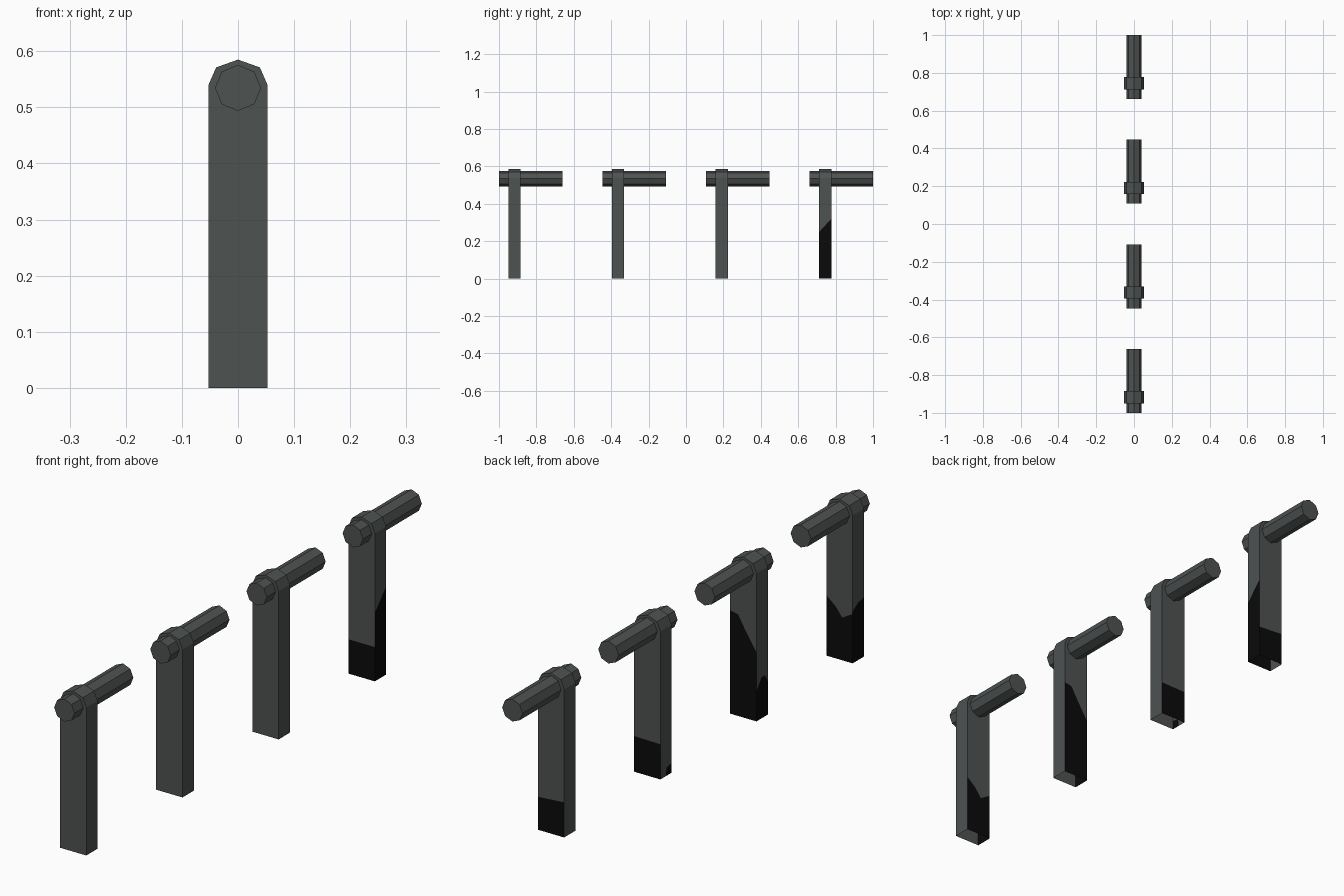
import bpy, bmesh, math
from mathutils import Matrix, Vector

if "Cube" in bpy.data.objects:
    bpy.data.objects.remove(bpy.data.objects["Cube"])


def material(name, rgb):
    m = bpy.data.materials.new(name)
    m.diffuse_color = (*rgb, 1)
    m.use_nodes = True
    m.node_tree.nodes["Principled BSDF"].inputs["Base Color"].default_value = m.diffuse_color
    return m


GREY = material("dark grey", (0.076, 0.084, 0.083))
BLACK = material("soot black", (0.003, 0.003, 0.003))

HALF_W, HALF_D = 0.053, 0.0325      # post half width and half depth
SHOULDER = 0.539                    # height where the rounded top starts
ARCH = [(HALF_W, SHOULDER), (0.039, 0.571), (0, 0.585), (-0.039, 0.571), (-HALF_W, SHOULDER)]
SPACING, BAR_LEN, BAR_R, BAR_Z = 0.5537, 0.339, 0.041, 0.5345

# upper edge of the black patch on post walls: (0..1 across, height)
STAINS = [
    {"back": [(0, .22), (.35, .19), (.6, .155), (1, .18)],
     "left": [(0, .19), (.5, .21), (1, .215)]},
    {"back": [(0, .376), (.3, .37), (.55, .325), (1, .25)],
     "left": [(0, .11), (.45, .15), (.75, .15), (1, .12)]},
    {"back": [(0, .13), (1, .128)],
     "left": [(0, .001), (.5, .001), (.55, .03), (1, .035)]},
    {"front": [(0, .125), (1, .125)],
     "right": [(0, .25), (.3, .27), (.7, .3), (1, .32)],
     "back": [(0, .12), (1, .128)]},
]

# walls as left and right corner seen from outside
W, D = HALF_W, HALF_D
WALLS = {
    "front": ((-W, -D), (W, -D)),
    "right": ((W, -D), (W, D)),
    "back": ((W, D), (-W, D)),
    "left": ((-W, D), (-W, -D)),
}


def finish(bm, name, location):
    mesh = bpy.data.meshes.new(name)
    bm.to_mesh(mesh)
    bm.free()
    mesh.materials.append(GREY)
    mesh.materials.append(BLACK)
    ob = bpy.data.objects.new(name, mesh)
    ob.location = location
    bpy.context.collection.objects.link(ob)


def make_post(name, y, stains):
    # upright hollow post, open underneath, with a rounded top
    bm = bmesh.new()

    def face(points, index=0):
        f = bm.faces.new([bm.verts.new(p) for p in points])
        f.material_index = index

    for side, (a, b) in WALLS.items():
        a, b = Vector((*a, 0)), Vector((*b, 0))
        up = Vector((0, 0, 1))
        if side in ("front", "back"):
            sign = 1 if side == "front" else -1
            top = [Vector((sign * x, a.y, z)) for x, z in ARCH]
        else:
            top = [b + up * SHOULDER, a + up * SHOULDER]
        edge = [a, b]
        if side in stains:
            edge = [a.lerp(b, t) + up * z for t, z in stains[side]]
            face([a, b] + edge[::-1], 1)
        face(edge + top)
    # strips over the rounded top
    for (x0, z0), (x1, z1) in zip(ARCH, ARCH[1:]):
        face([(x0, -D, z0), (x0, D, z0), (x1, D, z1), (x1, -D, z1)])
    bmesh.ops.remove_doubles(bm, verts=bm.verts, dist=1e-5)
    finish(bm, name, (0, y, 0))


def make_bar(name, y):
    # eight-sided bar lying along y
    bm = bmesh.new()
    bmesh.ops.create_cone(bm, cap_ends=True, segments=8, radius1=BAR_R, radius2=BAR_R,
                          depth=BAR_LEN, matrix=Matrix.Rotation(math.pi / 2, 4, 'X'))
    finish(bm, name, (0, y, BAR_Z))


for i, stains in enumerate(STAINS):
    start = -1 + i * SPACING
    make_bar(f"bar_{i + 1}", start + BAR_LEN / 2)
    make_post(f"post_{i + 1}", start + 0.0835, stains)
